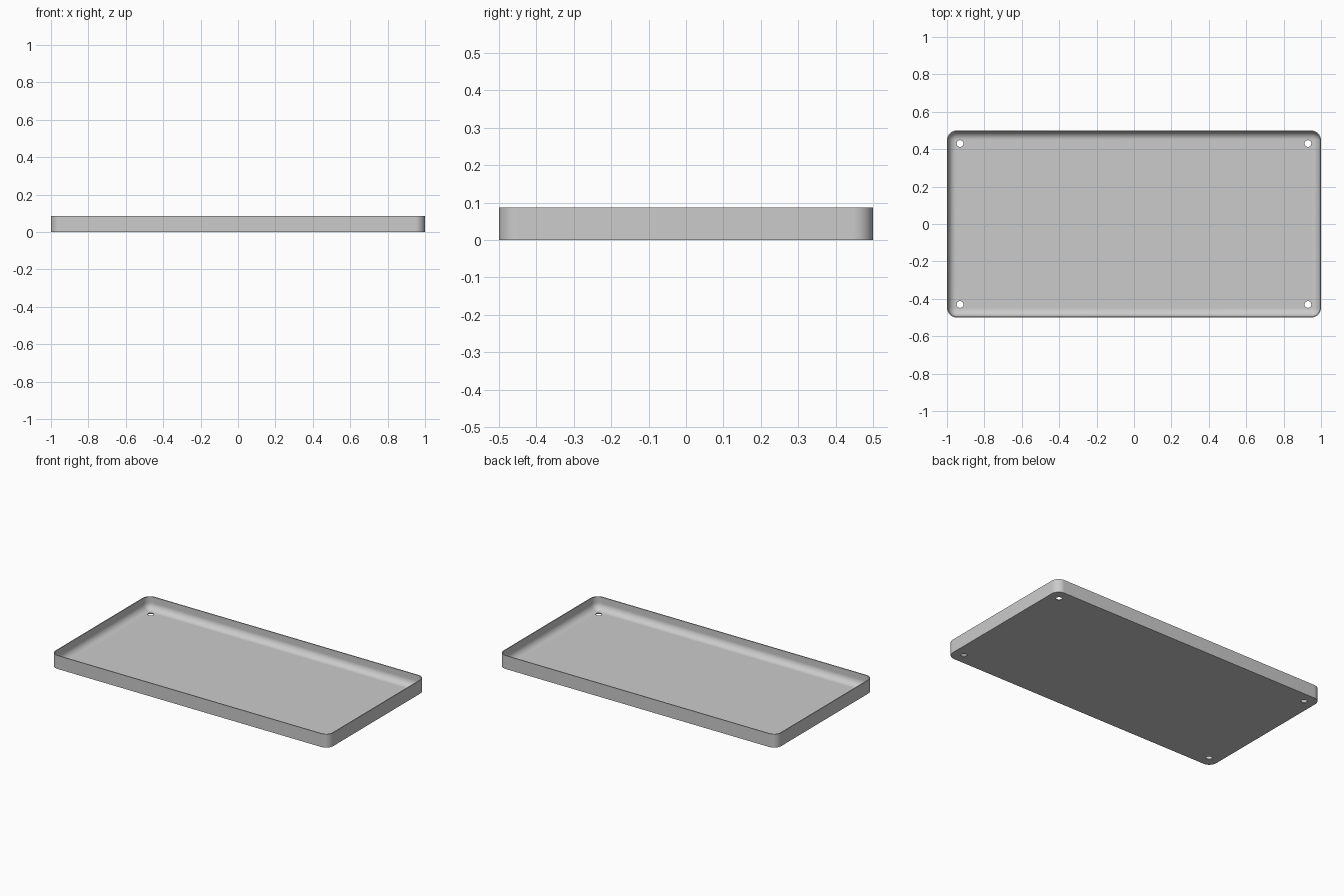
import bpy
import bmesh
from math import cos, sin, pi

if "Cube" in bpy.data.objects:
    bpy.data.objects.remove(bpy.data.objects["Cube"], do_unlink=True)

HALF_X, HALF_Y, HEIGHT = 1.0, 0.5, 0.087
WALL, FILLET, CORNER = 0.006, 0.043, 0.052
HOLE_X, HOLE_Y, HOLE_R = 0.93, 0.43, 0.018
STEPS = 12

grey = bpy.data.materials.new("light_grey")
grey.use_nodes = True
grey.diffuse_color = (0.6, 0.6, 0.6, 1)
grey.node_tree.nodes["Principled BSDF"].inputs["Base Color"].default_value = grey.diffuse_color


def rounded_loop(bm, inset, z):
    """Ring of vertices around a rounded rectangle, counter-clockwise."""
    r = CORNER - inset
    verts = []
    for quarter, (sx, sy) in enumerate([(1, 1), (-1, 1), (-1, -1), (1, -1)]):
        for i in range(STEPS + 1):
            a = (quarter + i / STEPS) * pi / 2
            verts.append(bm.verts.new((sx * (HALF_X - CORNER) + r * cos(a),
                                       sy * (HALF_Y - CORNER) + r * sin(a), z)))
    return verts


# Section: outer wall, rim, inner wall, then fillet down to the floor
section = [(0, 0), (0, HEIGHT), (WALL, HEIGHT)]
for i in range(STEPS + 1):
    a = i / STEPS * pi / 2
    section.append((WALL + FILLET * (1 - cos(a)), WALL + FILLET * (1 - sin(a))))

bm = bmesh.new()
loops = [rounded_loop(bm, inset, z) for inset, z in section]
for low, high in zip(loops, loops[1:]):
    for i in range(len(low)):
        j = (i + 1) % len(low)
        bm.faces.new((low[i], low[j], high[j], high[i]))
bm.faces.new(loops[0][::-1])
bm.faces.new(loops[-1])
bmesh.ops.recalc_face_normals(bm, faces=bm.faces)
mesh = bpy.data.meshes.new("tray")
bm.to_mesh(mesh)
bm.free()
mesh.materials.append(grey)
tray = bpy.data.objects.new("tray", mesh)
bpy.context.collection.objects.link(tray)

# Four corner screw holes through the floor
bpy.ops.object.select_all(action='DESELECT')
for sx in (-1, 1):
    for sy in (-1, 1):
        bpy.ops.mesh.primitive_cylinder_add(vertices=32, radius=HOLE_R, depth=0.1,
                                            location=(sx * HOLE_X, sy * HOLE_Y, 0))
        cutter = bpy.context.object
        cutter.name = "hole_cutter"
        cutter.hide_render = True
        cutter.data.materials.append(grey)
        bpy.context.view_layer.objects.active = tray
        mod = tray.modifiers.new("hole", 'BOOLEAN')
        mod.operation = 'DIFFERENCE'
        mod.solver = 'EXACT'
        mod.object = cutter
        bpy.ops.object.modifier_apply(modifier=mod.name)
        bpy.data.objects.remove(cutter, do_unlink=True)

# Smooth the rounded surfaces, keep rims and edges sharp
tray.select_set(True)
bpy.context.view_layer.objects.active = tray
bpy.ops.object.shade_smooth_by_angle(angle=pi / 6)
